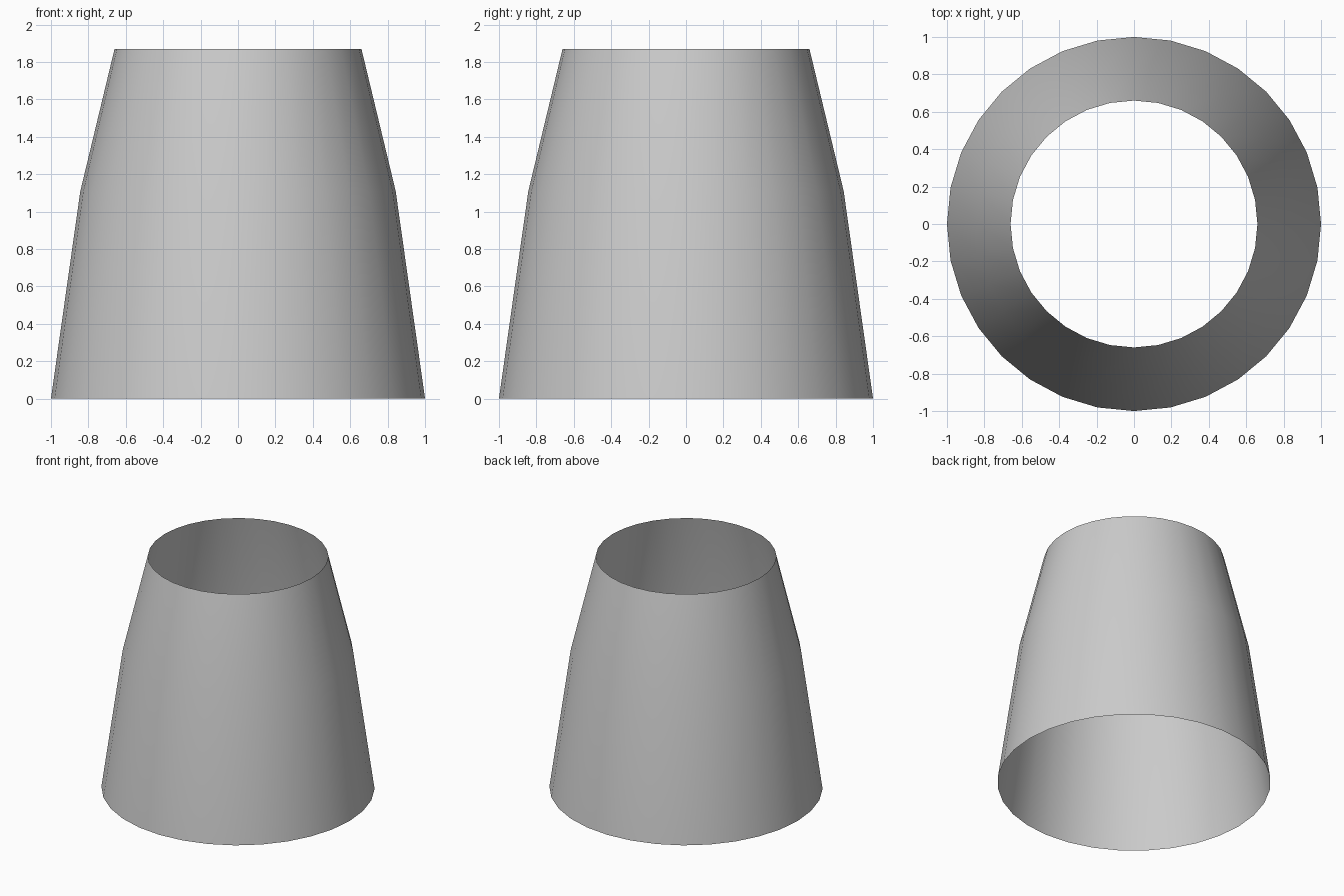
import bpy
import bmesh
from math import cos, sin, tau, radians

if "Cube" in bpy.data.objects:
    bpy.data.objects.remove(bpy.data.objects["Cube"])

SIDES = 32
PROFILE = [(1.0, 0.0), (0.843, 1.11), (0.66, 1.87)]  # radius, height

# Open tapered shell: one ring per profile point, bridged with quads
bm = bmesh.new()
rings = [[bm.verts.new((r * cos(tau * i / SIDES), r * sin(tau * i / SIDES), z))
          for i in range(SIDES)] for r, z in PROFILE]
for low, high in zip(rings, rings[1:]):
    for i in range(SIDES):
        j = (i + 1) % SIDES
        bm.faces.new((low[i], low[j], high[j], high[i]))

mesh = bpy.data.meshes.new("tapered_shade")
bm.to_mesh(mesh)
bm.free()
shade = bpy.data.objects.new("tapered_shade", mesh)
bpy.context.collection.objects.link(shade)

# Smooth shading around the wall
bpy.context.view_layer.objects.active = shade
shade.select_set(True)
bpy.ops.object.shade_smooth_by_angle(angle=radians(30))
